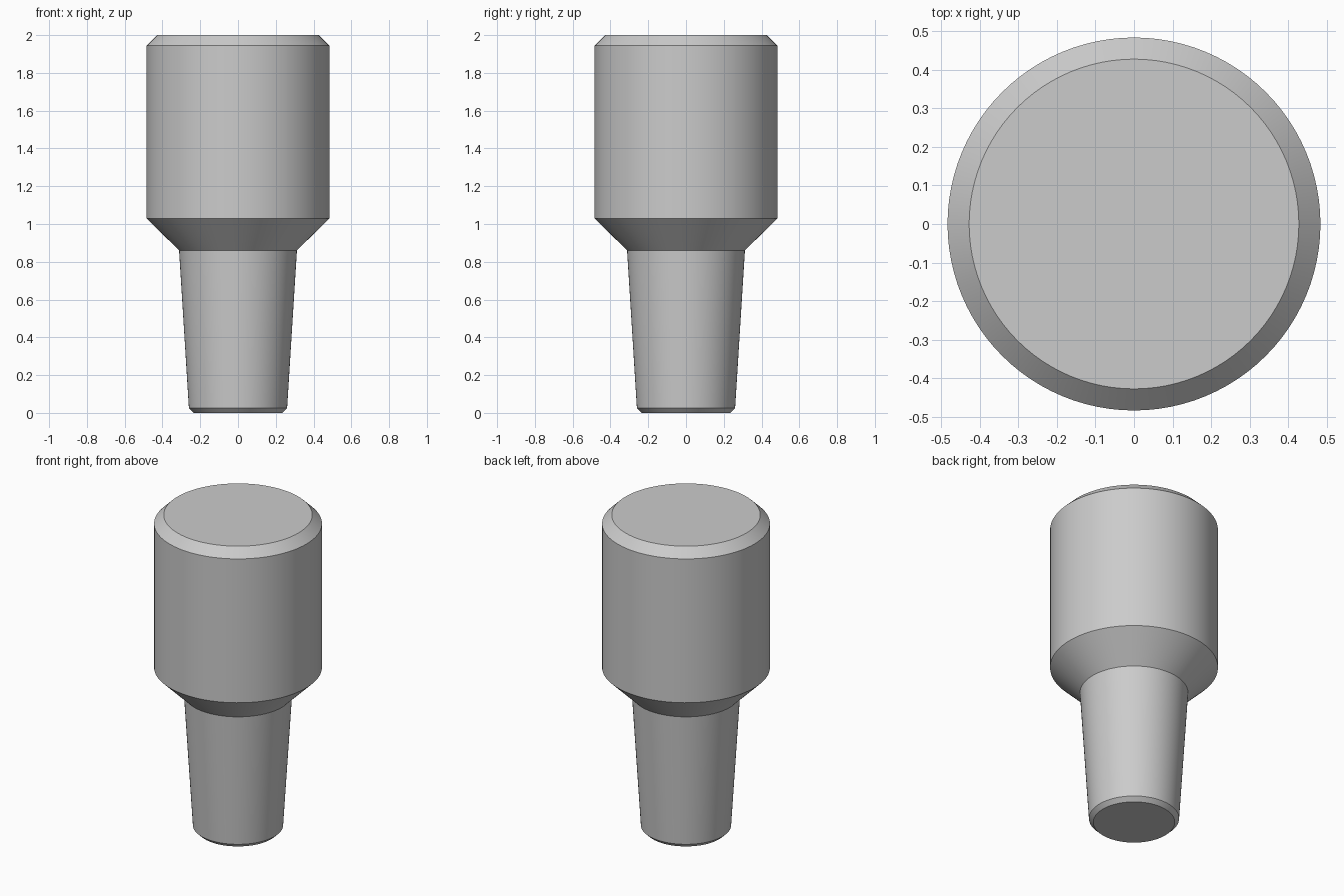
import bpy
import bmesh
import math
from mathutils import Matrix

cube = bpy.data.objects.get("Cube")
if cube:
    bpy.data.objects.remove(cube, do_unlink=True)

SEGMENTS = 96

# Plain grey finish
grey = bpy.data.materials.new("plain_grey")
grey.use_nodes = True
colour = (0.6, 0.6, 0.6, 1)
grey.diffuse_color = colour
grey.node_tree.nodes["Principled BSDF"].inputs["Base Color"].default_value = colour

# Outline (radius, height): chamfered tip, tapered shank, cone shoulder, chamfered head
profile = [(0, 0), (0.235, 0), (0.26, 0.025), (0.312, 0.86),
           (0.484, 1.03), (0.484, 1.945), (0.428, 2), (0, 2)]

# Revolve the outline around z into one closed solid
bm = bmesh.new()
verts = [bm.verts.new((r, 0, z)) for r, z in profile]
edges = [bm.edges.new(pair) for pair in zip(verts, verts[1:])]
bmesh.ops.spin(bm, geom=verts + edges, cent=(0, 0, 0), axis=(0, 0, 1),
               angle=math.tau, steps=SEGMENTS, use_duplicate=False)
bmesh.ops.remove_doubles(bm, verts=bm.verts, dist=0.0005)
bmesh.ops.recalc_face_normals(bm, faces=bm.faces)

mesh = bpy.data.meshes.new("tapered_plug")
bm.to_mesh(mesh)
bm.free()
mesh.materials.append(grey)
plug = bpy.data.objects.new("tapered_plug", mesh)
bpy.context.collection.objects.link(plug)

# Smooth round walls with crisp rims
bpy.ops.object.select_all(action="DESELECT")
plug.select_set(True)
bpy.context.view_layer.objects.active = plug
bpy.ops.object.shade_smooth_by_angle(angle=math.radians(30))
